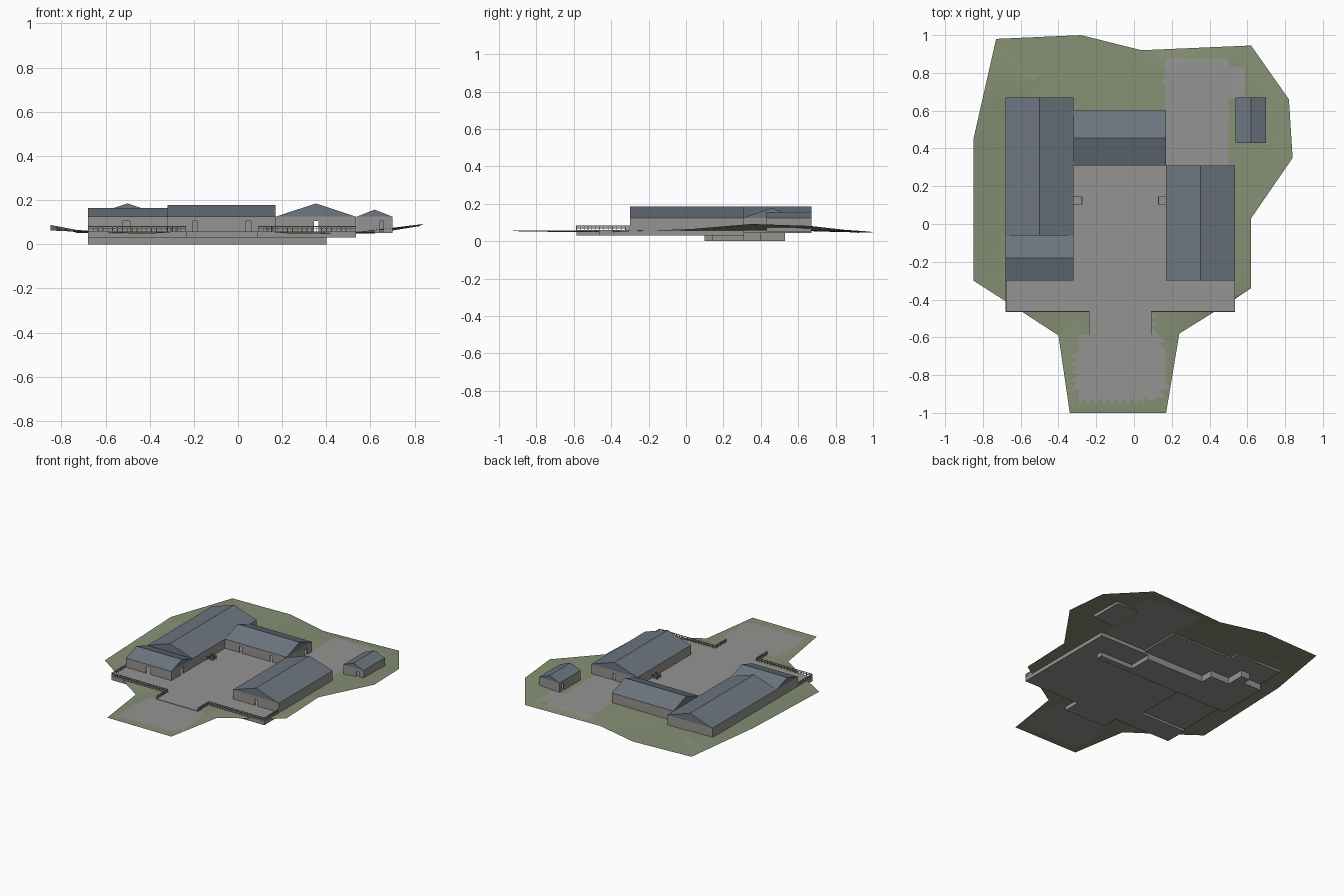
import bpy, bmesh, math
from mathutils import Vector

if "Cube" in bpy.data.objects:
    bpy.data.objects.remove(bpy.data.objects["Cube"])


def material(name, rgb):
    m = bpy.data.materials.new(name)
    m.diffuse_color = (*rgb, 1)
    m.use_nodes = True
    m.node_tree.nodes["Principled BSDF"].inputs["Base Color"].default_value = m.diffuse_color
    return m


GREY = material("grey stone", (0.30, 0.295, 0.285))
GREEN = material("grass green", (0.235, 0.275, 0.175))
SLATE = material("slate blue grey", (0.15, 0.18, 0.215))


def finish(name, bm, *mats):
    me = bpy.data.meshes.new(name)
    bm.to_mesh(me)
    bm.free()
    for m in mats:
        me.materials.append(m)
    ob = bpy.data.objects.new(name, me)
    bpy.context.collection.objects.link(ob)
    return ob


def add_box(bm, x0, x1, y0, y1, z0, z1):
    vs = bmesh.ops.create_cube(bm, size=1)["verts"]
    for v in vs:
        v.co = ((x0 + x1) / 2 + v.co.x * (x1 - x0),
                (y0 + y1) / 2 + v.co.y * (y1 - y0),
                (z0 + z1) / 2 + v.co.z * (z1 - z0))


def boxes(name, items, mat=GREY):
    bm = bmesh.new()
    for b in items:
        add_box(bm, *b)
    return finish(name, bm, mat)


# Terrain: outline with edge heights, gridded and raised toward the rim
FLOOR, EAVE, DOOR = 0.059, 0.125, 0.105
RIM = [Vector(p) for p in (
    (-0.73, 0.98, .052), (-0.85, 0.45, .088), (-0.85, -0.30, .063), (-0.60, -0.46, .052),
    (-0.40, -0.59, .048), (-0.34, -1.0, .055), (0.17, -1.0, .055), (0.24, -0.58, .048),
    (0.53, -0.40, .05), (0.62, -0.34, .052), (0.62, 0.03, .065), (0.84, 0.35, .092),
    (0.82, 0.66, .082), (0.62, 0.945, .05), (0.04, 0.92, .045), (-0.28, 1.0, .048))]
FLAT = [(-0.68, 0.535, -0.465, 0.60), (0.16, 0.52, 0.3, 0.86), (-0.29, 0.16, -0.92, -0.46)]
PAVED = [(0.155, 0.51, 0.28, 0.88), (0.5, 0.585, 0.66, 0.83), (-0.235, 0.10, -0.66, -0.45),
         (-0.31, 0.175, -0.88, -0.65), (-0.28, 0.14, -0.935, -0.6)]


def ground_height(x, y):
    p = Vector((x, y))
    flat = min(math.hypot(max(a - x, 0, x - b), max(c - y, 0, y - d)) for a, b, c, d in FLAT)
    best = (9, 0)
    for a, b in zip(RIM, RIM[1:] + RIM[:1]):
        s = (b - a).xy
        t = max(0, min(1, (p - a.xy).dot(s) / s.length_squared))
        q = a.lerp(b, t)
        best = min(best, ((q.xy - p).length, q.z))
    t = flat / (flat + best[0] + 1e-6)
    return 0.056 + (best[1] - 0.056) * t


bm = bmesh.new()
bm.faces.new([bm.verts.new((p.x, p.y, 0)) for p in RIM])
bmesh.ops.triangulate(bm, faces=bm.faces[:])
for axis in ((1, 0, 0), (0, 1, 0)):
    for i in range(-24, 25):
        bmesh.ops.bisect_plane(bm, geom=bm.verts[:] + bm.edges[:] + bm.faces[:],
                               plane_co=Vector(axis) * i * 0.0417, plane_no=axis)
bmesh.ops.triangulate(bm, faces=bm.faces[:])
bmesh.ops.recalc_face_normals(bm, faces=bm.faces[:])
for f in bm.faces:
    if f.normal.z < 0:
        f.normal_flip()
    c = f.calc_center_median()
    f.material_index = int(any(a < c.x < b and d < c.y < e for a, b, d, e in PAVED))
for v in bm.verts:
    v.co.z = ground_height(v.co.x, v.co.y)
finish("terrain", bm, GREEN, GREY)

# Terrace, courtyard and entrance slabs
boxes("terrace_slab", [(-0.68, 0.535, -0.465, -0.30, .03, FLOOR),
                       (-0.32, 0.535, -0.30, 0.31, .03, FLOOR),
                       (-0.235, 0.09, -0.585, -0.465, .03, FLOOR)])

# Underground passages
boxes("cellar", [(-0.54, 0.14, 0.10, 0.31, 0, .055), (0.14, 0.40, 0.10, 0.145, 0, .055),
                 (-0.54, -0.32, 0.31, 0.40, 0, .055), (-0.68, -0.54, 0.10, 0.47, 0, .055),
                 (-0.54, -0.47, 0.40, 0.53, 0, .055)])


# Buildings: four wall runs with door gaps, a floor, and a closed gable roof
def building(name, x0, x1, y0, y1, base, doors):
    t, items = 0.008, [(x0, x1, y0, y1, base, 0.058)]
    runs = {"south": (x0, x1, y0, y0 + t), "north": (x0, x1, y1 - t, y1),
            "west": (y0 + t, y1 - t, x0, x0 + t), "east": (y0 + t, y1 - t, x1 - t, x1)}
    for side, (a, b, c, d) in runs.items():
        pieces, pos = [], a
        for centre, width in doors.get(side, []):
            l, r = centre - width / 2, centre + width / 2
            pieces += [(pos, l, 0.058, EAVE), (l, r, DOOR, EAVE)]
            pos = r
        pieces.append((pos, b, 0.058, EAVE))
        for p, q, z0, z1 in pieces:
            items.append((p, q, c, d, z0, z1) if side in ("south", "north")
                         else (c, d, p, q, z0, z1))
    boxes(name + "_walls", items)


def gable_roof(name, x0, x1, y0, y1, top, along):
    bm = bmesh.new()
    if along == "y":
        m = (x0 + x1) / 2
        ends = [[(x0, y, EAVE), (x1, y, EAVE), (m, y, top)] for y in (y0, y1)]
    else:
        m = (y0 + y1) / 2
        ends = [[(x, y0, EAVE), (x, y1, EAVE), (x, m, top)] for x in (x0, x1)]
    a, b = [[bm.verts.new(p) for p in e] for e in ends]
    bm.faces.new(a)
    bm.faces.new(b)
    for i in range(3):
        j = (i + 1) % 3
        bm.faces.new((a[i], a[j], b[j], b[i]))
    bmesh.ops.recalc_face_normals(bm, faces=bm.faces[:])
    finish(name, bm, SLATE)


building("west_wing", -0.68, -0.32, -0.30, 0.67, .045,
         {"south": [(-0.505, .034)], "east": [(-0.18, .03)]})
gable_roof("west_wing_roof", -0.68, -0.32, -0.06, 0.67, .185, "y")
gable_roof("west_wing_front_roof", -0.68, -0.32, -0.30, -0.06, .165, "x")

building("middle_wing", -0.32, 0.17, 0.31, 0.60, .045,
         {"south": [(-0.195, .022), (0.047, .022)], "east": [(0.53, .03)]})
gable_roof("middle_wing_roof", -0.32, 0.17, 0.31, 0.60, .178, "x")

building("east_wing", 0.17, 0.535, -0.30, 0.31, .03,
         {"south": [(0.355, .02)], "north": [(0.355, .02)]})
gable_roof("east_wing_roof", 0.17, 0.535, -0.30, 0.31, .185, "y")

building("outbuilding", 0.537, 0.70, 0.43, 0.67, .052,
         {"west": [(0.63, .025)], "south": [(0.65, .02)]})
gable_roof("outbuilding_roof", 0.537, 0.70, 0.43, 0.67, .157, "y")


# Railings: posts with two rails along a path
def railing(name, path, height=0.024, step=0.022, r=0.0018):
    items = []
    for (ax, ay), (bx, by) in zip(path, path[1:]):
        n = max(1, round(math.hypot(bx - ax, by - ay) / step))
        for i in range(n + 1):
            x, y = ax + (bx - ax) * i / n, ay + (by - ay) * i / n
            items.append((x - r, x + r, y - r, y + r, FLOOR - .002, FLOOR + height))
        for z in (FLOOR + height * 0.55, FLOOR + height):
            items.append((min(ax, bx) - r, max(ax, bx) + r, min(ay, by) - r, max(ay, by) + r,
                          z - 0.0035, z))
    boxes(name, items)


for side, sign in (("west", 1), ("east", -1)):
    def mx(x):
        return -0.0725 + sign * (x + 0.0725)
    railing(side + "_terrace_railing", [(mx(x), y) for x, y in (
        (-0.678, -0.30), (-0.678, -0.463), (-0.237, -0.463), (-0.237, -0.585))])
    railing(side + "_stair_railing", [(mx(x), y) for x, y in (
        (-0.318, 0.105), (-0.275, 0.105), (-0.275, 0.145), (-0.318, 0.145))])
